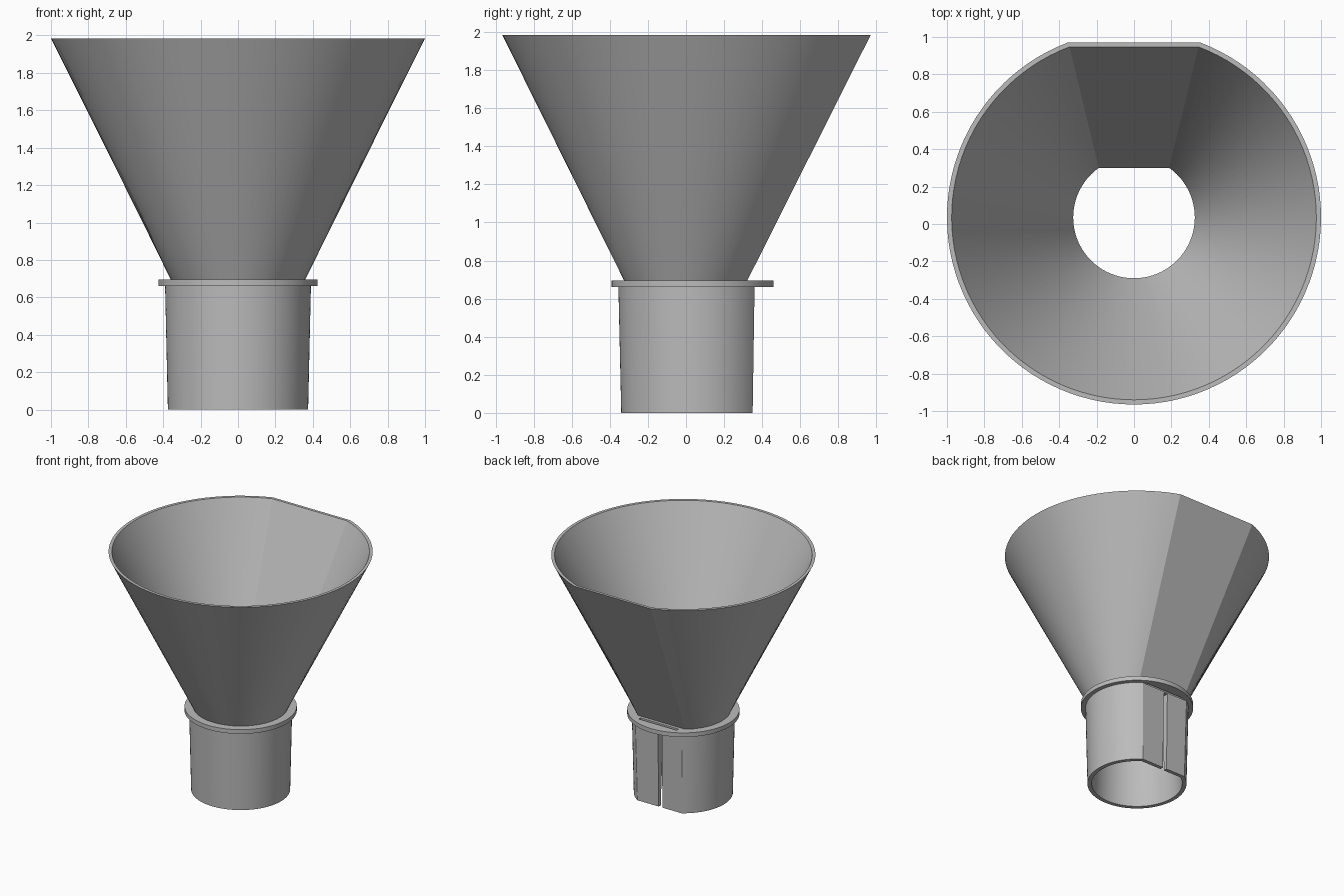
import bpy, bmesh, math

if "Cube" in bpy.data.objects:
    bpy.data.objects.remove(bpy.data.objects["Cube"])

AXIS_Y = 0.035            # the round axis sits slightly behind centre
ARC, FLAT = 96, 16        # segments on the round part and on the flat

grey = bpy.data.materials.new("plain grey")
grey.use_nodes = True
colour = (0.5, 0.5, 0.5, 1)
grey.diffuse_color = colour
grey.node_tree.nodes["Principled BSDF"].inputs["Base Color"].default_value = colour


def ring(radius, flat, z):
    """Circle with a flat on its back at the given distance (None = full circle)."""
    a = math.acos(flat / radius) if flat else 0.65
    pts = []
    for i in range(FLAT):
        t = -a + 2 * a * i / FLAT
        r = flat / math.cos(t) if flat else radius
        pts.append((r, t))
    for i in range(ARC):
        pts.append((radius, a + (2 * math.pi - 2 * a) * i / ARC))
    return [(r * math.sin(t), AXIS_Y + r * math.cos(t), z) for r, t in pts]


def shell(name, sections):
    """Closed hollow body lofted through a loop of rings."""
    bm = bmesh.new()
    loops = [[bm.verts.new(p) for p in ring(*s)] for s in sections]
    n = ARC + FLAT
    for k, low in enumerate(loops):
        high = loops[(k + 1) % len(loops)]
        for i in range(n):
            j = (i + 1) % n
            bm.faces.new((low[i], low[j], high[j], high[i]))
    bmesh.ops.recalc_face_normals(bm, faces=bm.faces)
    mesh = bpy.data.meshes.new(name)
    bm.to_mesh(mesh)
    bm.free()
    mesh.materials.append(grey)
    obj = bpy.data.objects.new(name, mesh)
    bpy.context.collection.objects.link(obj)
    return obj


def select(obj):
    bpy.ops.object.select_all(action="DESELECT")
    obj.select_set(True)
    bpy.context.view_layer.objects.active = obj


def cut_box(obj, centre, size):
    """Cut a box-shaped opening."""
    bpy.ops.mesh.primitive_cube_add(size=1, location=centre)
    cutter = bpy.context.object
    cutter.scale = size
    cutter.hide_render = True
    cutter.data.materials.append(grey)
    bpy.context.view_layer.update()
    mod = obj.modifiers.new("opening", "BOOLEAN")
    mod.operation = "DIFFERENCE"
    mod.solver = "EXACT"
    mod.object = cutter
    select(obj)
    bpy.ops.object.modifier_apply(modifier=mod.name)
    bpy.data.objects.remove(cutter)


# Wide cone, collar and lower sleeve: (radius, flat distance, height)
funnel = shell("funnel_cone", [(0.36, 0.287, 0.695), (1.0, 0.935, 1.985),
                               (0.975, 0.912, 1.985), (0.325, 0.265, 0.695)])
collar = shell("collar", [(0.425, None, 0.66), (0.425, None, 0.695),
                          (0.325, 0.265, 0.695), (0.325, 0.265, 0.66)])
sleeve = shell("sleeve", [(0.375, 0.315, 0), (0.39, 0.325, 0.66),
                          (0.325, 0.265, 0.66), (0.343, 0.285, 0)])

# Vertical slit in the sleeve's flat, and thin slot through the collar above it
cut_box(sleeve, (-0.01, AXIS_Y + 0.3, 0.3), (0.035, 0.2, 0.7))
cut_box(collar, (0, AXIS_Y + 0.325, 0.68), (0.35, 0.025, 0.1))

for part in (funnel, collar, sleeve):
    select(part)
    bpy.ops.object.shade_smooth_by_angle(angle=math.radians(14))
